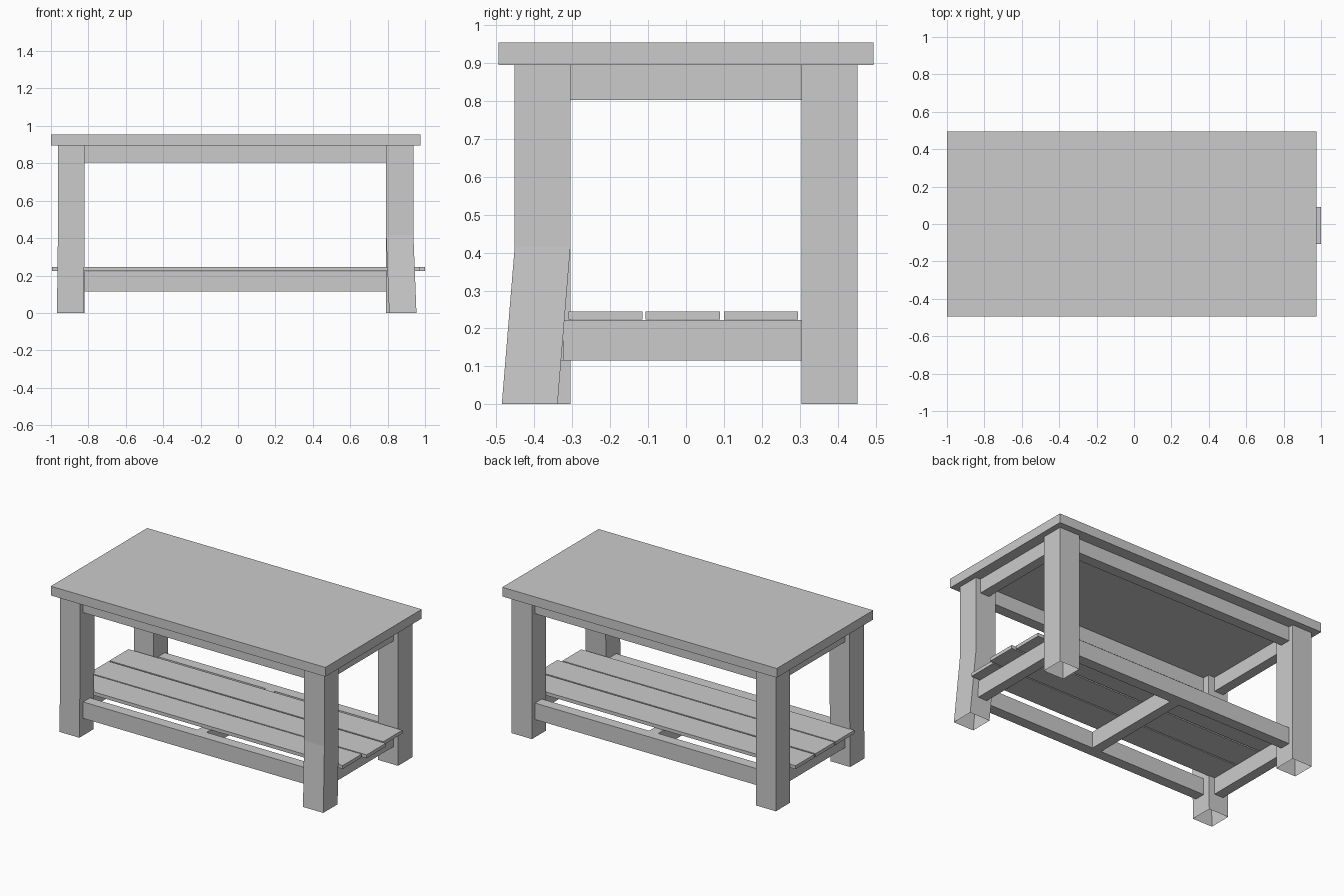
import bpy, bmesh

if "Cube" in bpy.data.objects:
    bpy.data.objects.remove(bpy.data.objects["Cube"])


def new_object(name, bm):
    bmesh.ops.recalc_face_normals(bm, faces=bm.faces)
    mesh = bpy.data.meshes.new(name)
    bm.to_mesh(mesh)
    bm.free()
    obj = bpy.data.objects.new(name, mesh)
    bpy.context.collection.objects.link(obj)
    return obj


def box(name, x, y, z):
    bm = bmesh.new()
    bmesh.ops.create_cube(bm, size=1)
    for v in bm.verts:
        v.co = [lo + (c + 0.5) * (hi - lo) for c, (lo, hi) in zip(v.co, (x, y, z))]
    return new_object(name, bm)


def leg(name, x, y, foot=(0, 0)):
    # hollow square post, open underneath, foot shifted outward below the bend
    bm = bmesh.new()
    rings = []
    for z, k in ((0, 1), (0.415, 0), (0.9, 0)):
        dx, dy = foot[0] * k, foot[1] * k
        rings.append([bm.verts.new((px + dx, py + dy, z)) for px, py in
                      ((x[0], y[0]), (x[1], y[0]), (x[1], y[1]), (x[0], y[1]))])
    for a, b in zip(rings, rings[1:]):
        for i in range(4):
            j = (i + 1) % 4
            bm.faces.new((a[i], a[j], b[j], b[i]))
    return new_object(name, bm)


# table top
box("table_top", (-1, 0.975), (-0.495, 0.495), (0.895, 0.955))

# legs, the front right one kicked outward at the foot
LEFT, RIGHT = (-0.963, -0.82), (0.792, 0.938)
FRONT, BACK = (-0.452, -0.305), (0.305, 0.452)
leg("front_left_leg", LEFT, FRONT, (-0.005, 0))
leg("front_right_leg", RIGHT, FRONT, (0.016, -0.034))
leg("back_left_leg", LEFT, BACK)
leg("back_right_leg", RIGHT, BACK)

# upper aprons and lower rails
for level, z in (("apron", (0.803, 0.895)), ("rail", (0.115, 0.222))):
    box("front_" + level, (-0.82, 0.795), (-0.42, -0.35), z)
    box("back_" + level, (-0.82, 0.795), (0.35, 0.42), z)
    front_end = -0.325 if level == "rail" else -0.305
    box("right_" + level, (0.84, 0.905), (front_end, 0.305), z)
    box("left_" + level, (-0.93, -0.865), (-0.305, 0.305), z)

# middle cross brace under the shelf
box("shelf_brace", (-0.045, 0.02), (-0.35, 0.35), (0.115, 0.222))

# shelf planks, the middle one a little longer
for name, y, end in (("front_plank", (-0.31, -0.115), 0.97),
                     ("middle_plank", (-0.107, 0.09), 1.0),
                     ("back_plank", (0.1, 0.296), 0.975)):
    box(name, (-0.995, end), y, (0.223, 0.245))
